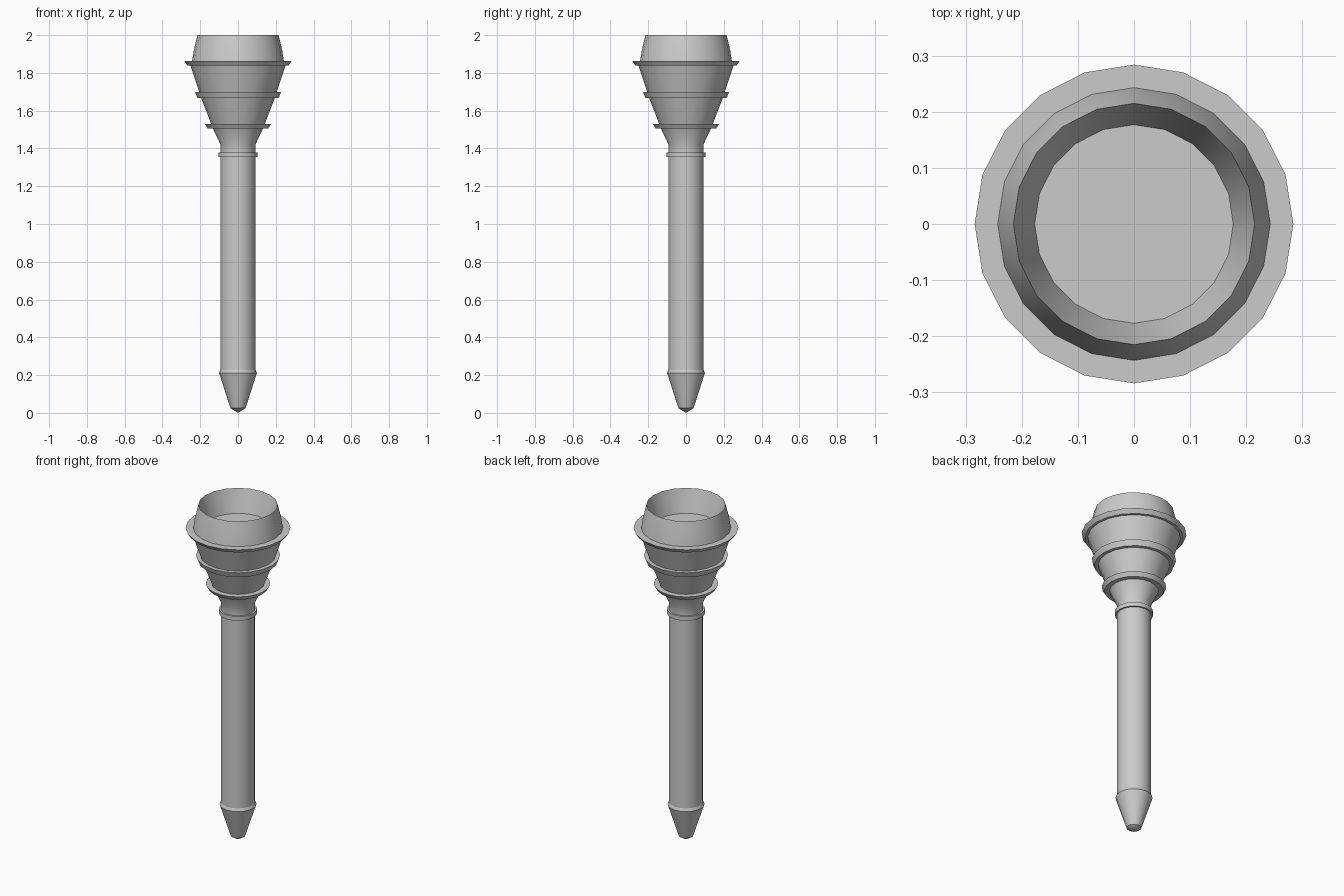
import bpy, bmesh, math

if "Cube" in bpy.data.objects:
    bpy.data.objects.remove(bpy.data.objects["Cube"])

SIDES = 20


def lathe(name, profile):
    """Revolve (radius, z) points around z; radius 0 closes to a point."""
    bm = bmesh.new()
    rings = []
    for r, z in profile:
        if r == 0:
            rings.append([bm.verts.new((0, 0, z))] * SIDES)
        else:
            rings.append([bm.verts.new((r * math.cos(2 * math.pi * i / SIDES),
                                        r * math.sin(2 * math.pi * i / SIDES), z))
                          for i in range(SIDES)])
    for a, b in zip(rings, rings[1:]):
        for i in range(SIDES):
            j = (i + 1) % SIDES
            quad = list(dict.fromkeys((a[i], a[j], b[j], b[i])))
            bm.faces.new(quad)
    mesh = bpy.data.meshes.new(name)
    bm.to_mesh(mesh)
    bm.free()
    ob = bpy.data.objects.new(name, mesh)
    bpy.context.collection.objects.link(ob)
    bpy.ops.object.select_all(action='DESELECT')
    ob.select_set(True)
    bpy.context.view_layer.objects.active = ob
    bpy.ops.object.shade_smooth_by_angle(angle=math.radians(40))
    return ob


# Pointed foot with a small shoulder
lathe("foot_tip", [(0, 0), (0.04, 0.025), (0.1, 0.212), (0.093, 0.228)])

# Long handle
lathe("handle", [(0.093, 0.228), (0.093, 1.354)])

# Ring at the top of the handle
lathe("handle_ring", [(0.093, 1.354), (0.103, 1.354), (0.103, 1.379), (0.092, 1.379)])

# Neck flaring into the head
lathe("neck", [(0.092, 1.379), (0.092, 1.42), (0.133, 1.506)])

# Flared bands: (name, inner bottom, outer bottom, outer top, inner top, z bottom, z top)
for name, r0, r1, r2, r3, z0, z1 in (
        ("lower_band", 0.133, 0.16, 0.175, 0.142, 1.506, 1.53),
        ("middle_band", 0.195, 0.215, 0.228, 0.205, 1.667, 1.699),
        ("upper_band", 0.252, 0.267, 0.284, 0.243, 1.838, 1.862)):
    lathe(name, [(r0, z0), (r1, z0), (r2, z1), (r3, z1)])

# Tapered head sections between the bands
lathe("lower_head", [(0.142, 1.53), (0.195, 1.667)])
lathe("upper_head", [(0.205, 1.699), (0.252, 1.838)])

# Open bowl: outer wall, thin rim, sloping inner wall and floor
lathe("bowl", [(0.243, 1.862), (0.234, 1.92), (0.215, 2.0), (0.177, 1.866), (0, 1.866)])
